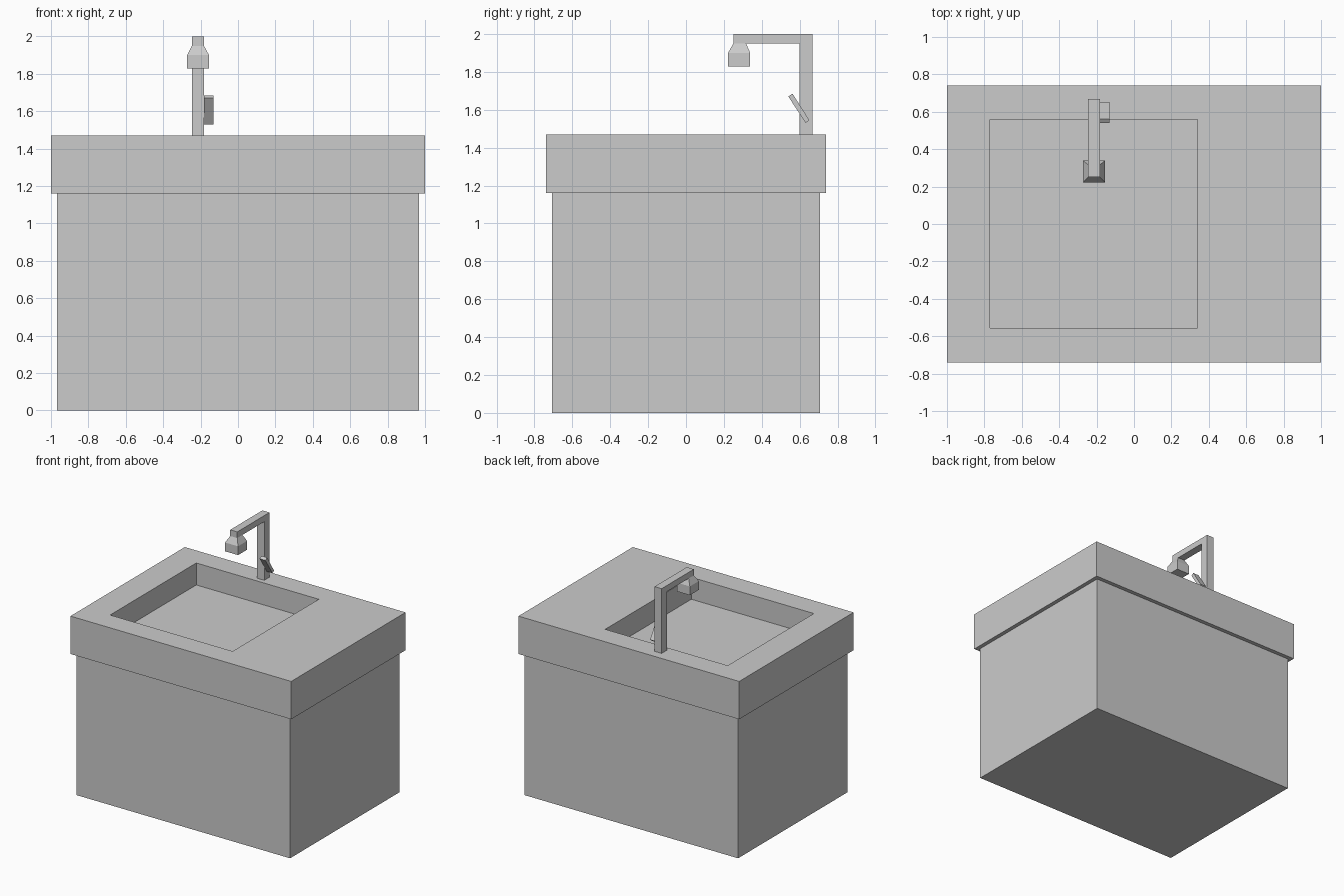
import bpy
import bmesh

# Remove the default cube
cube = bpy.data.objects.get("Cube")
if cube:
    bpy.data.objects.remove(cube, do_unlink=True)

# Single grey finish
GREY = (0.6, 0.6, 0.6, 1.0)
grey = bpy.data.materials.new("plain grey")
grey.use_nodes = True
grey.diffuse_color = GREY
grey.node_tree.nodes["Principled BSDF"].inputs["Base Color"].default_value = GREY


def finish(name, bm):
    """Turn a bmesh into a flat shaded grey object."""
    bmesh.ops.recalc_face_normals(bm, faces=bm.faces)
    mesh = bpy.data.meshes.new(name)
    bm.to_mesh(mesh)
    bm.free()
    mesh.materials.append(grey)
    obj = bpy.data.objects.new(name, mesh)
    bpy.context.collection.objects.link(obj)
    return obj


def skin(name, loops):
    """Join successive point loops with quads and cap both ends."""
    bm = bmesh.new()
    rings = [[bm.verts.new(p) for p in loop] for loop in loops]
    for a, b in zip(rings, rings[1:]):
        n = len(a)
        for i in range(n):
            j = (i + 1) % n
            bm.faces.new((a[i], a[j], b[j], b[i]))
    bm.faces.new(rings[0])
    bm.faces.new(rings[-1])
    return finish(name, bm)


def rect(x0, x1, y0, y1, z):
    """Horizontal rectangle at height z."""
    return [(x0, y0, z), (x1, y0, z), (x1, y1, z), (x0, y1, z)]


def extrude_x(name, profile, x0, x1):
    """Extrude a (y, z) profile along x."""
    return skin(name, [[(x, y, z) for y, z in profile] for x in (x0, x1)])


# Cabinet body
body = (-0.967, 0.967, -0.707, 0.707)
skin("cabinet", [rect(*body, 0), rect(*body, 1.16)])

# Countertop with the recessed basin
top = (-1, 1, -0.74, 0.74)
basin = (-0.77, 0.34, -0.555, 0.56)
skin("countertop_basin", [rect(*top, 1.16), rect(*top, 1.47),
                          rect(*basin, 1.47), rect(*basin, 1.29)])

# Tap: upright and horizontal arm in one square section
extrude_x("tap_spout", [(0.60, 1.47), (0.667, 1.47), (0.667, 2.0), (0.25, 2.0),
                        (0.25, 1.95), (0.60, 1.95)], -0.246, -0.182)

# Flared tap head
wide = (-0.272, -0.155, 0.222, 0.339)
skin("tap_head", [rect(*wide, 1.828), rect(*wide, 1.90),
                  rect(-0.246, -0.182, 0.25, 0.317, 1.95)])

# Slanted lever on the model's left of the upright
extrude_x("tap_lever", [(0.54, 1.67), (0.562, 1.685), (0.651, 1.545), (0.632, 1.53)],
          -0.182, -0.13)
